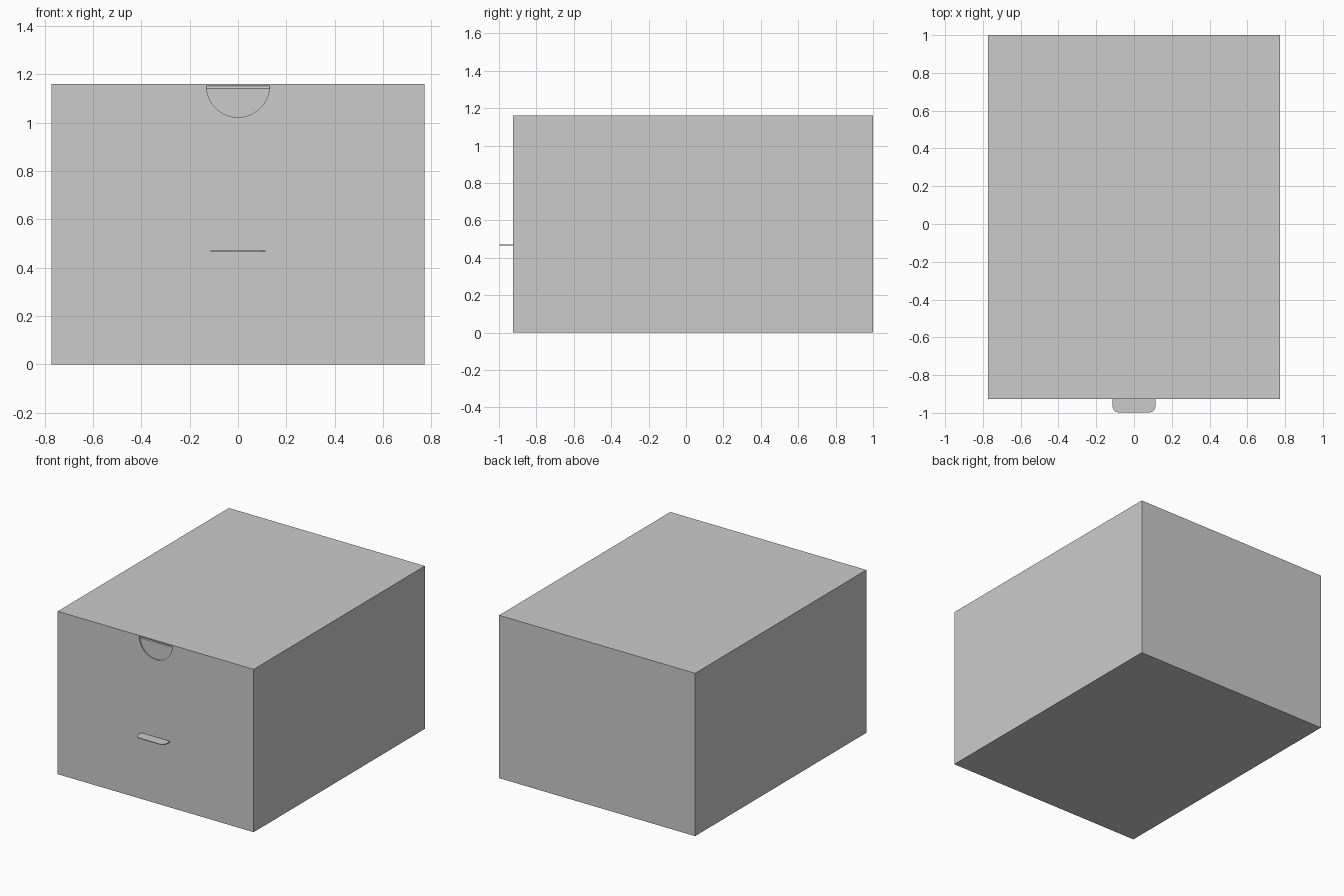
import bpy, bmesh, math

if "Cube" in bpy.data.objects:
    bpy.data.objects.remove(bpy.data.objects["Cube"])

W, Y0, Y1, H, T = 0.772, -0.926, 1.0, 1.16, 0.008   # half width, front, back, height, board


def prism(name, pts, direction):
    """Extrude a closed planar outline along a direction vector."""
    bm = bmesh.new()
    face = bm.faces.new([bm.verts.new(p) for p in pts])
    ext = bmesh.ops.extrude_face_region(bm, geom=[face])
    verts = [g for g in ext["geom"] if isinstance(g, bmesh.types.BMVert)]
    bmesh.ops.translate(bm, verts=verts, vec=direction)
    bmesh.ops.recalc_face_normals(bm, faces=bm.faces)
    me = bpy.data.meshes.new(name)
    bm.to_mesh(me)
    bm.free()
    ob = bpy.data.objects.new(name, me)
    bpy.context.collection.objects.link(ob)
    return ob


def board(name, x0, x1, y0, y1, z0, z1):
    pts = [(x0, y0, z0), (x1, y0, z0), (x1, y1, z0), (x0, y1, z0)]
    return prism(name, pts, (0, 0, z1 - z0))


def arc(cx, cy, r, a0, a1, n):
    return [(cx + r * math.cos(math.radians(a0 + (a1 - a0) * i / n)),
             cy + r * math.sin(math.radians(a0 + (a1 - a0) * i / n))) for i in range(n + 1)]


# Carton boards
TOP = H - T
board("base", -W, W, Y0, Y1, 0, T)
board("lid", -W, W, Y0, Y1, TOP, H)
board("back_wall", -W, W, Y1 - T, Y1, T, TOP)
board("left_wall", -W, -W + T, Y0 + T, Y1 - T, T, TOP)
board("right_wall", W - T, W, Y0 + T, Y1 - T, T, TOP)

# Front wall with half-round thumb notch in its top edge
outline = [(-W, TOP), (-W, T), (W, T), (W, TOP)] + arc(0, TOP, 0.13, 0, -180, 32)
prism("front_wall", [(x, Y0, z) for x, z in outline], (0, T, 0))

# Tuck flap behind the notch, with the fold bevelled into the lid
yf = Y0 + T
profile = [(yf + 0.012, TOP), (yf, TOP - 0.012), (yf, 0.85), (yf + T, 0.85),
           (yf + T, TOP - 0.015), (yf + 0.02, TOP)]
prism("tuck_flap", [(-W + T, y, z) for y, z in profile], (2 * (W - T), 0, 0))

# Small rounded tongue sticking out of the front
yt, r, tw = -0.998, 0.035, 0.114
tongue = ([(tw, Y0 + T), (-tw, Y0 + T)] + arc(-tw + r, yt + r, r, 180, 270, 8)
          + arc(tw - r, yt + r, r, 270, 360, 8))
prism("front_tongue", [(x, y, 0.466) for x, y in tongue], (0, 0, 0.005))
